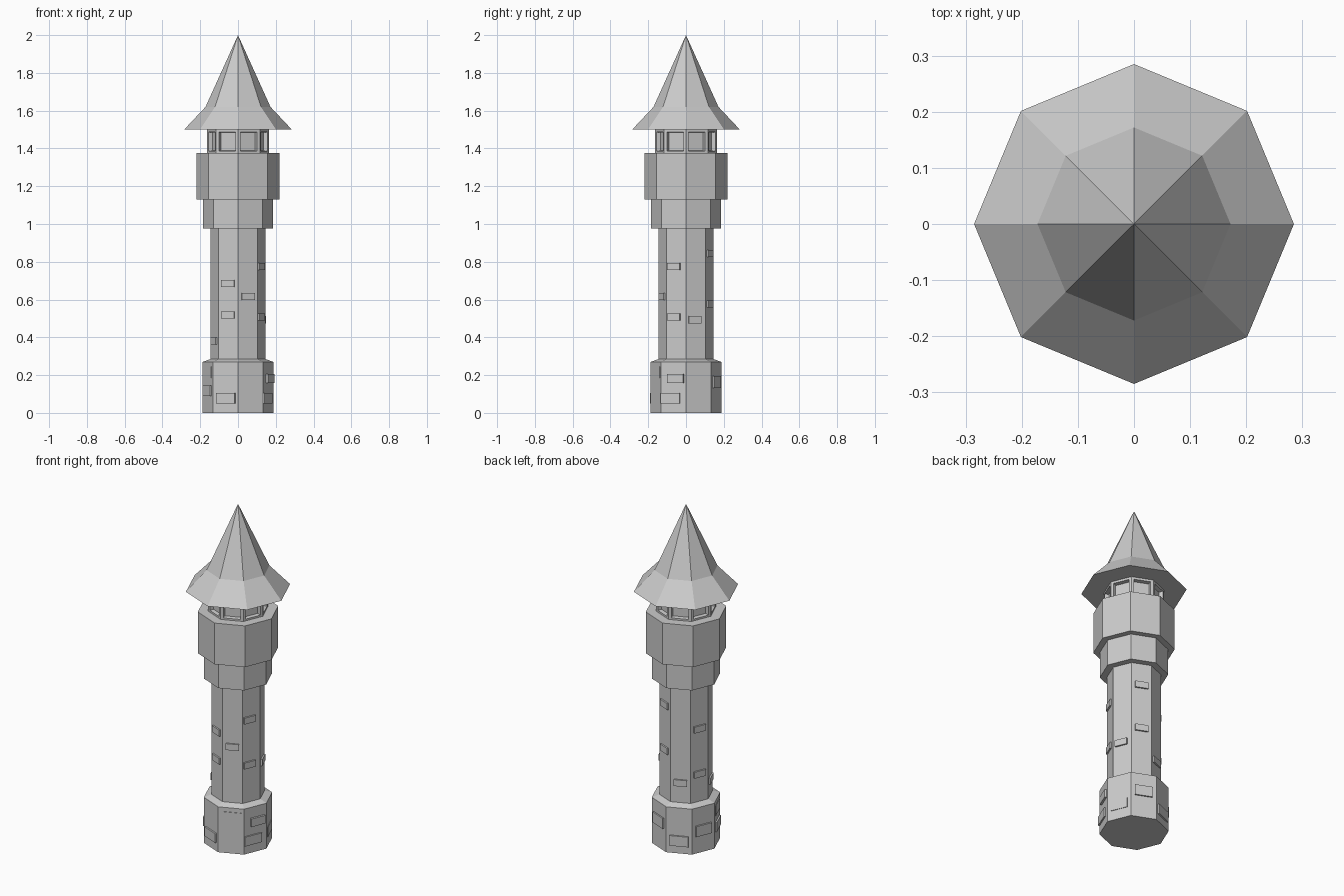
import bpy, bmesh, math
from mathutils import Matrix

if "Cube" in bpy.data.objects:
    bpy.data.objects.remove(bpy.data.objects["Cube"])

N = 8
COS = math.cos(math.pi / N)


def finish(bm, name):
    bmesh.ops.recalc_face_normals(bm, faces=bm.faces)
    me = bpy.data.meshes.new(name)
    bm.to_mesh(me)
    bm.free()
    ob = bpy.data.objects.new(name, me)
    bpy.context.collection.objects.link(ob)
    return ob


def octagon_stack(profile):
    """Closed octagonal solid through (radius, z) points, corners on the axes."""
    bm = bmesh.new()
    rings = []
    for r, z in profile:
        if r == 0:
            rings.append([bm.verts.new((0, 0, z))] * N)
        else:
            rings.append([bm.verts.new((r * math.cos(math.tau * i / N),
                                        r * math.sin(math.tau * i / N), z)) for i in range(N)])
    for a, b in zip(rings, rings[1:]):
        for i in range(N):
            j = (i + 1) % N
            corners = [a[i], a[j], b[j], b[i]]
            bm.faces.new(list(dict.fromkeys(corners)))
    for ring in (rings[0], rings[-1]):
        if ring[0] is not ring[1]:
            bm.faces.new(ring)
    return bm


# Main masonry and roof
finish(octagon_stack([(.187, 0), (.187, .27), (.146, .285)]), "tower_base")
finish(octagon_stack([(.146, .28), (.146, .98)]), "tower_shaft")
finish(octagon_stack([(.185, .975), (.185, 1.13)]), "lower_collar")
finish(octagon_stack([(.22, 1.13), (.22, 1.375)]), "upper_collar")
finish(octagon_stack([(.285, 1.5), (.172, 1.62), (0, 2.0)]), "roof")

# Lantern room with a recessed window on each side
bm = octagon_stack([(.163, 1.37), (.163, 1.502)])
bm.normal_update()
sides = [f for f in bm.faces if abs(f.normal.z) < .5]
bmesh.ops.recalc_face_normals(bm, faces=bm.faces)
bmesh.ops.inset_individual(bm, faces=sides, thickness=.022, depth=0)
bmesh.ops.inset_individual(bm, faces=sides, thickness=.004, depth=-.022)
finish(bm, "lantern_room")


def bricks(name, radius, items):
    """items: (face angle, sideways offset, z centre, width, height, protrusion)"""
    bm = bmesh.new()
    for ang, off, z, w, h, out in items:
        mat = (Matrix.Rotation(math.radians(ang), 4, 'Z')
               @ Matrix.Translation((radius * COS + out - .012, off, z))
               @ Matrix.Diagonal((.024, w, h, 1)))
        bmesh.ops.create_cube(bm, size=1, matrix=mat)
    finish(bm, name)


# Raised stones on the shaft
shaft = [(-67.5, 0, .617), (-112.5, 0, .685), (-112.5, 0, .518), (-157.5, 0, .38),
         (-22.5, -.013, .775), (-22.5, -.013, .508), (22.5, -.006, .493),
         (67.5, 0, .843), (67.5, 0, .576), (112.5, 0, .403),
         (157.5, 0, .718), (157.5, 0, .45)]
bricks("shaft_stones", .146, [(a, o, z, .073, .038, .009) for a, o, z in shaft])

# Raised stones on the base
base = [(-112.5, .002, .078, .108, .055, .009), (-67.5, .004, .215, .108, .06, .003),
        (-157.5, 0, .117, .1, .055, .009), (-157.5, 0, .215, .1, .06, .003),
        (-22.5, .014, .182, .09, .048, .012), (-22.5, -.016, .078, .108, .055, .008),
        (22.5, 0, .088, .1, .058, .003), (67.5, 0, .163, .1, .062, .008),
        (112.5, 0, .075, .105, .06, .009), (157.5, 0, .133, .1, .062, .01)]
bricks("base_stones", .187, base)
